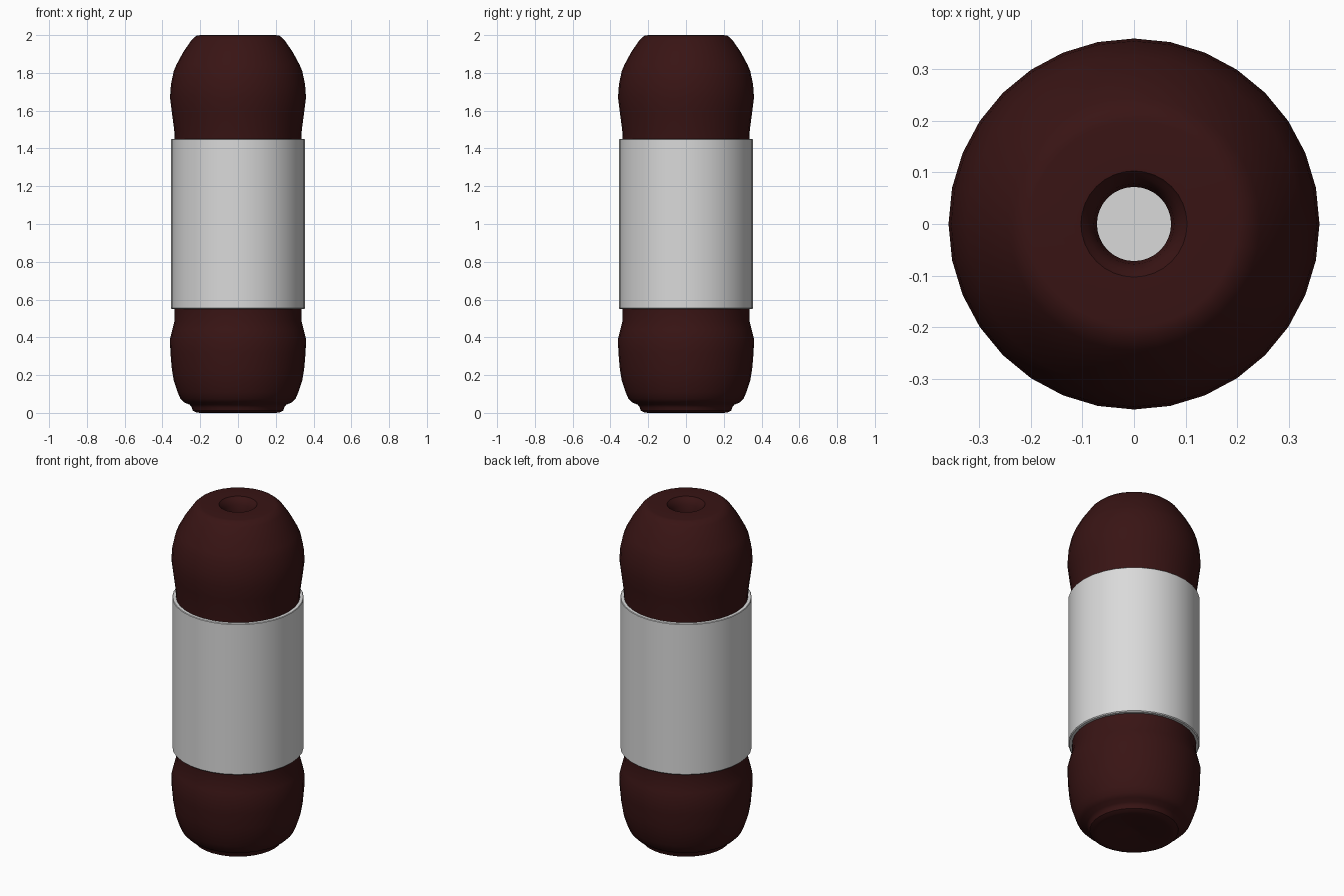
import bpy
import bmesh
import math

if "Cube" in bpy.data.objects:
    bpy.data.objects.remove(bpy.data.objects["Cube"], do_unlink=True)


def make_material(name, colour):
    mat = bpy.data.materials.new(name)
    mat.use_nodes = True
    mat.diffuse_color = colour
    mat.node_tree.nodes["Principled BSDF"].inputs["Base Color"].default_value = colour
    return mat


def lathe(name, profile, sides, mat, angle):
    """Spin a (radius, height) profile around the z axis."""
    bm = bmesh.new()
    verts = [bm.verts.new((r, 0, z)) for r, z in profile]
    edges = [bm.edges.new(pair) for pair in zip(verts, verts[1:])]
    bmesh.ops.spin(bm, geom=verts + edges, cent=(0, 0, 0), axis=(0, 0, 1),
                   angle=math.tau, steps=sides, use_merge=True)
    bmesh.ops.remove_doubles(bm, verts=bm.verts, dist=0.0001)
    bmesh.ops.recalc_face_normals(bm, faces=bm.faces)
    mesh = bpy.data.meshes.new(name)
    bm.to_mesh(mesh)
    bm.free()
    mesh.materials.append(mat)
    obj = bpy.data.objects.new(name, mesh)
    bpy.context.collection.objects.link(obj)
    bpy.ops.object.select_all(action="DESELECT")
    obj.select_set(True)
    bpy.context.view_layer.objects.active = obj
    bpy.ops.object.shade_smooth_by_angle(angle=math.radians(angle))
    return obj


dark_red = make_material("dark red", (0.04, 0.007, 0.007, 1))
light_grey = make_material("light grey", (0.7, 0.7, 0.7, 1))

# Upper body: rounded shoulder with a narrow mouth reaching the sleeve
lathe("upper_body", [
    (0.335, 1.45), (0.338, 1.5), (0.35, 1.59), (0.36, 1.67), (0.355, 1.74),
    (0.34, 1.81), (0.325, 1.845), (0.29, 1.91), (0.245, 1.975), (0.22, 1.997),
    (0.2, 2.0), (0.103, 2.0), (0.098, 1.993), (0.09, 1.985), (0.078, 1.96),
    (0.072, 1.92), (0.072, 1.45)], 32, dark_red, 40)

# Lower body: tapered base with a stepped foot and shallow dimple
lathe("lower_body", [
    (0.335, 0.55), (0.335, 0.49), (0.348, 0.44), (0.36, 0.39), (0.358, 0.32),
    (0.35, 0.23), (0.34, 0.17), (0.32, 0.11), (0.305, 0.075), (0.285, 0.055),
    (0.255, 0.043), (0.245, 0.03), (0.24, 0.012), (0.22, 0.002), (0.2, 0.0),
    (0.16, 0.006), (0.06, 0.01), (0.03, 0.018), (0, 0.02)], 32, dark_red, 40)

# Sleeve: solid drum with slightly eased edges
lathe("sleeve", [
    (0, 0.55), (0.35, 0.55), (0.355, 0.555), (0.355, 1.447), (0.352, 1.45),
    (0, 1.45)], 32, light_grey, 30)
